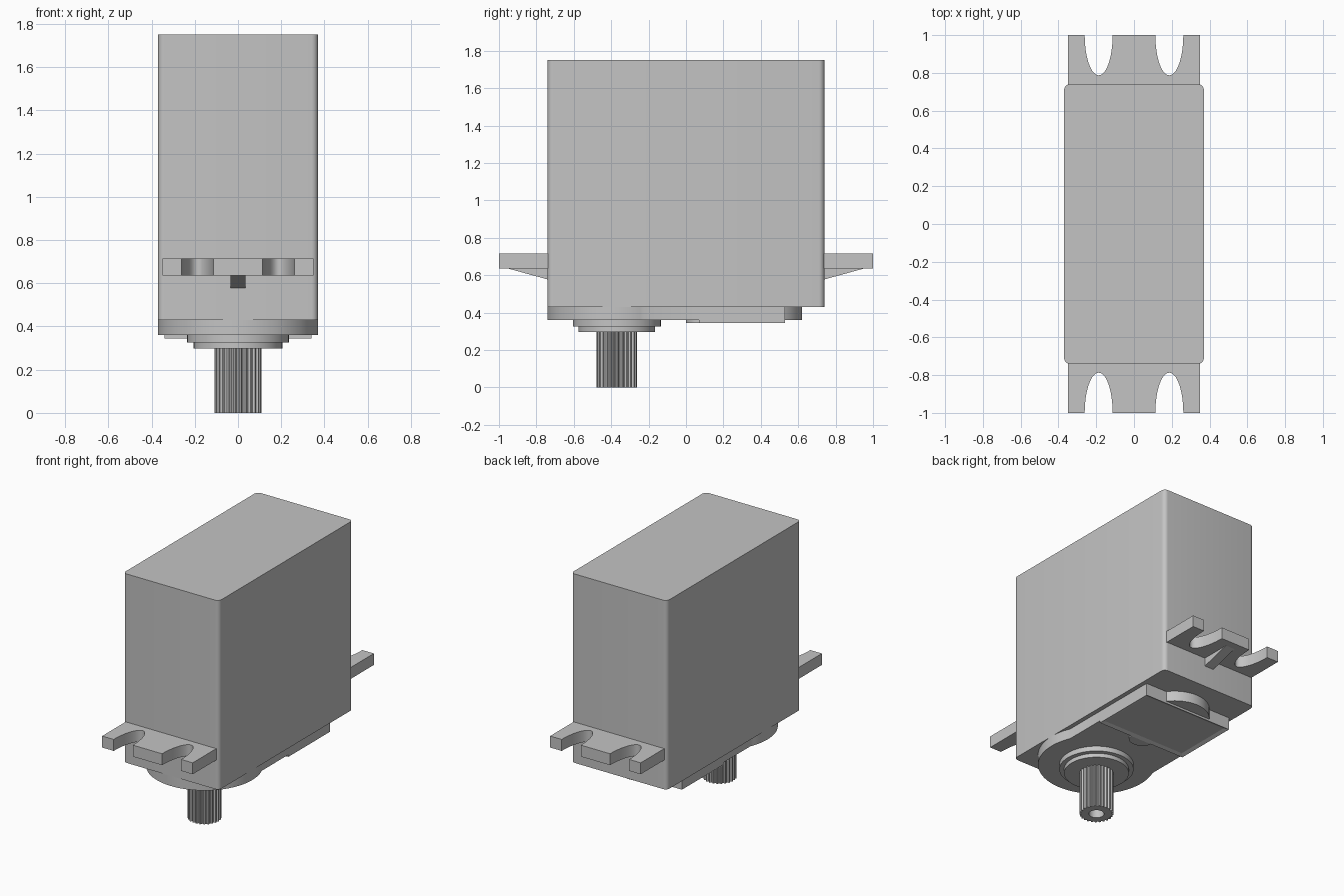
import bpy, bmesh
from math import sin, cos, pi, radians, acos

if "Cube" in bpy.data.objects:
    bpy.data.objects.remove(bpy.data.objects["Cube"])

grey = bpy.data.materials.new("mid grey")
grey.diffuse_color = (0.55, 0.55, 0.55, 1)
grey.use_nodes = True
grey.node_tree.nodes["Principled BSDF"].inputs["Base Color"].default_value = grey.diffuse_color


def finish(name, bm, smooth=True):
    bmesh.ops.recalc_face_normals(bm, faces=bm.faces)
    me = bpy.data.meshes.new(name)
    bm.to_mesh(me)
    bm.free()
    me.materials.append(grey)
    ob = bpy.data.objects.new(name, me)
    bpy.context.collection.objects.link(ob)
    if smooth:
        bpy.ops.object.select_all(action='DESELECT')
        ob.select_set(True)
        bpy.context.view_layer.objects.active = ob
        bpy.ops.object.shade_smooth_by_angle(angle=radians(30))
    return ob


def loft(name, loops, smooth=True):
    """Join equal-length point loops with quads and cap both ends."""
    bm = bmesh.new()
    rings = [[bm.verts.new(p) for p in loop] for loop in loops]
    n = len(rings[0])
    for a, b in zip(rings, rings[1:]):
        for i in range(n):
            j = (i + 1) % n
            bm.faces.new((a[i], a[j], b[j], b[i]))
    bm.faces.new(rings[0])
    bm.faces.new(rings[-1])
    return finish(name, bm, smooth)


def prism(name, outline, z0, z1, smooth=True):
    return loft(name, [[(x, y, z) for x, y in outline] for z in (z0, z1)], smooth)


def arc(cx, cy, rx, ry, a0, a1, n):
    return [(cx + rx * cos(radians(a0 + (a1 - a0) * i / n)),
             cy + ry * sin(radians(a0 + (a1 - a0) * i / n))) for i in range(n + 1)]


def circle(cy, r, n=64):
    return arc(0, cy, r, r, 0, 360, n)[:-1]


SHAFT_Y = -0.37

# Main case with rounded vertical edges
R = 0.03
body = []
for k, (sx, sy) in enumerate([(1, 1), (-1, 1), (-1, -1), (1, -1)]):
    body += arc(sx * (0.37 - R), sy * (0.74 - R), R, R, k * 90, k * 90 + 90, 6)
prism("main_case", body, 0.43, 1.75)

# Gear housing: round around the shaft, straight towards the back
t = acos(0.34 / 0.37) * 180 / pi
housing = arc(0, SHAFT_Y, 0.37, 0.37, 180 - t, 360 + t, 56)
prism("gear_housing", housing + [(0.34, 0.07), (-0.34, 0.07)], 0.36, 0.43)
prism("rear_gear_boss", circle(0.40, 0.22), 0.36, 0.43)

# Label plate with a shallow recessed panel and a half-round nub
bm = bmesh.new()
bmesh.ops.create_cube(bm, size=1)
for v in bm.verts:
    v.co = (v.co.x * 0.68, 0.30 + v.co.y * 0.46, 0.3875 + v.co.z * 0.085)
bottom = [f for f in bm.faces if f.normal.z < -0.9]
bmesh.ops.inset_region(bm, faces=bottom, thickness=0.035)
for v in bottom[0].verts:
    v.co.z += 0.01
finish("label_plate", bm, False)
prism("plate_nub", arc(0, 0.07, 0.08, 0.07, 180, 360, 20), 0.345, 0.365)

# Stepped collar around the output shaft
prism("collar_upper", circle(SHAFT_Y, 0.235), 0.325, 0.36)
prism("collar_lower", circle(SHAFT_Y, 0.205), 0.297, 0.325)

# Splined output shaft with a screw hole in its end
N = 100
teeth = [(r * cos(2 * pi * i / N), SHAFT_Y + r * sin(2 * pi * i / N))
         for i in range(N) for r in [0.108 if i % 4 < 2 else 0.097]]
hole = circle(SHAFT_Y, 0.048, N)
loft("output_shaft", [[(x, y, z) for x, y in pts] for pts, z in
                      ((teeth, 0.297), (teeth, 0), (hole, 0), (hole, 0.15))])

# Mounting tabs with open slots, each with a triangular gusset below
for side, s in (("front", -1), ("back", 1)):
    tab = [(-0.35, 0.73), (0.35, 0.73), (0.35, 1.0)]
    for cx in (0.187, -0.187):
        tab += arc(cx, 1.0, 0.074, 0.213, 0, -180, 24)
    tab += [(-0.35, 1.0)]
    prism(side + "_tab", [(x, s * y) for x, y in tab], 0.635, 0.715)
    tri = [(0.73, 0.575), (0.955, 0.637), (0.73, 0.637)]
    loft(side + "_gusset", [[(x, s * y, z) for y, z in tri] for x in (-0.035, 0.035)], False)
